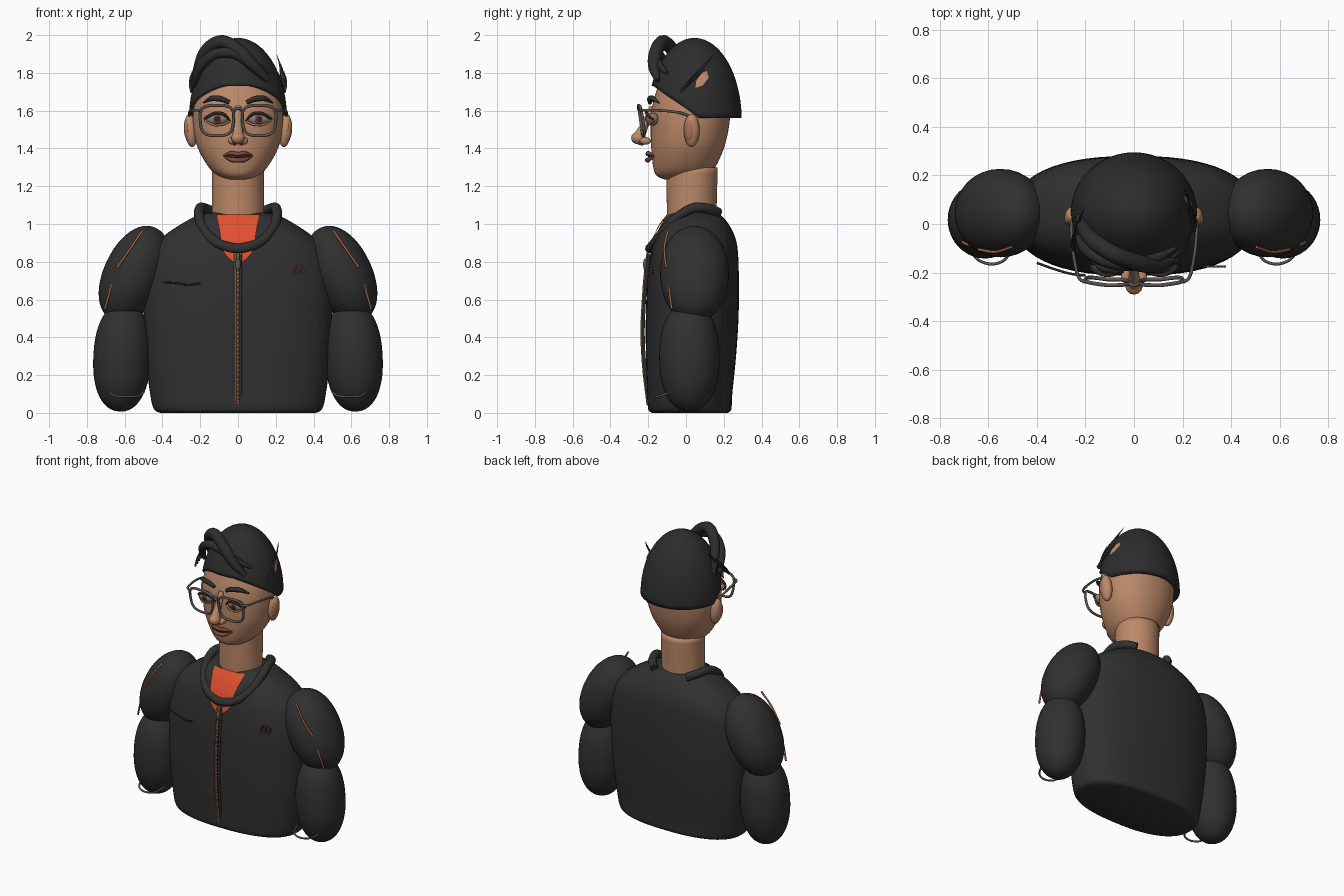
import bpy, math
from mathutils import Vector, Matrix

cube = bpy.data.objects.get("Cube")
if cube:
    bpy.data.objects.remove(cube, do_unlink=True)


def material(name, r, g, b):
    m = bpy.data.materials.new(name)
    m.use_nodes = True
    m.diffuse_color = (r, g, b, 1)
    m.node_tree.nodes["Principled BSDF"].inputs["Base Color"].default_value = (r, g, b, 1)
    return m


SKIN = material("skin", .5, .25, .14)
CLOTH = material("dark cloth", .03, .03, .03)
HAIR = material("black hair", .026, .026, .026)
ORANGE = material("orange shirt", .75, .08, .028)
METAL = material("grey metal", .1, .095, .08)
EYE = material("eye grey", .27, .21, .17)
IRIS = material("dark iris", .035, .02, .015)
LIP = material("lip red", .22, .065, .045)
COPPER = material("copper trim", .42, .14, .06)
EAR = material("ear pink", .42, .17, .1)


def link(name, mesh, mat, smooth=True):
    mesh.materials.clear()
    mesh.materials.append(mat)
    ob = bpy.data.objects.new(name, mesh)
    bpy.context.collection.objects.link(ob)
    for p in mesh.polygons:
        p.use_smooth = smooth
    return ob


def mesh_from(name, verts, faces, mat, smooth=True):
    me = bpy.data.meshes.new(name)
    me.from_pydata([tuple(v) for v in verts], [], faces)
    me.update()
    return link(name, me, mat, smooth)


def grid_faces(rows, n, closed=True):
    """Quads joining consecutive rows of n points."""
    last = n if closed else n - 1
    return [(r * n + i, r * n + (i + 1) % n, (r + 1) * n + (i + 1) % n, (r + 1) * n + i)
            for r in range(rows - 1) for i in range(last)]


def spow(v, e):
    return math.copysign(abs(v) ** e, v)


def smooth_path(points, steps=8):
    """Catmull-Rom interpolation of points of any dimension."""
    p = [points[0], *points, points[-1]]
    out = []
    for a, b, c, d in zip(p, p[1:], p[2:], p[3:]):
        for k in range(steps):
            t = k / steps
            out.append(tuple(.5 * (2 * q + (r - o) * t + (2 * o - 5 * q + 4 * r - s) * t * t
                                   + (3 * q - o - 3 * r + s) * t ** 3)
                             for o, q, r, s in zip(a, b, c, d)))
    return out + [tuple(points[-1])]


def loft(name, rings, mat, power=2.0, n=56):
    """Stack of superellipses, each ring = (z, half width, front y, back y)."""
    rings = smooth_path(rings, 4)
    verts = []
    for z, a, f, b in rings:
        for i in range(n):
            t = math.tau * i / n
            verts.append((a * spow(math.cos(t), 2 / power),
                          (f + b) / 2 + (b - f) / 2 * spow(math.sin(t), 2 / power), z))
    faces = grid_faces(len(rings), n)
    faces += [tuple(reversed(range(n))), tuple(range(len(verts) - n, len(verts)))]
    return mesh_from(name, verts, faces, mat)


def ellipsoid(name, loc, size, mat, tilt=0.0, power=2.0, n=40, m=24):
    """Superellipsoid tilted about the y axis."""
    rot = Matrix.Rotation(tilt, 3, 'Y')
    verts = []
    for j in range(m + 1):
        p = -math.pi / 2 + math.pi * j / m
        c, s = spow(max(math.cos(p), 1e-4), 2 / power), spow(math.sin(p), 2 / power)
        for i in range(n):
            t = math.tau * i / n
            v = Vector((size[0] * c * math.cos(t), size[1] * c * math.sin(t), size[2] * s))
            verts.append(rot @ v + Vector(loc))
    return mesh_from(name, verts, grid_faces(m + 1, n), mat)


def tube(name, points, radius, mat, taper=None, closed=False, steps=8):
    """Round tube through points, with optional radius factors."""
    taper = taper or [1] * len(points)
    pts = [(*p, t) for p, t in zip(points, taper)]
    path = pts if closed else smooth_path(pts, steps)
    cu = bpy.data.curves.new(name, 'CURVE')
    cu.dimensions = '3D'
    cu.bevel_depth, cu.bevel_resolution, cu.use_fill_caps = radius, 3, True
    sp = cu.splines.new('POLY')
    sp.points.add(len(path) - 1)
    for q, (x, y, z, r) in zip(sp.points, path):
        q.co, q.radius = (x, y, z, 1), max(r, .02)
    sp.use_cyclic_u = closed
    tmp = bpy.data.objects.new(name + "_path", cu)
    me = bpy.data.meshes.new_from_object(tmp)
    bpy.data.objects.remove(tmp)
    return link(name, me, mat)


def flip(points, s):
    return [(x * s, y, z) for x, y, z in points]


# Jacket body
TORSO = [(0, .41, -.18, .22), (.02, .445, -.2, .24), (.1, .465, -.205, .245), (.3, .49, -.212, .265),
         (.5, .5, -.213, .278), (.7, .5, -.205, .28), (.85, .465, -.185, .275), (.93, .4, -.163, .26),
         (1, .3, -.13, .225), (1.05, .2, -.09, .18), (1.065, .1, -.05, .12)]
loft("jacket_body", TORSO, CLOTH, 2.4)


def torso_front(x, z):
    """Front y of the jacket at x and z."""
    for (z0, a0, f0, b0), (z1, a1, f1, b1) in zip(TORSO, TORSO[1:]):
        if z0 <= z <= z1:
            t = (z - z0) / (z1 - z0)
            a, f, b = a0 + t * (a1 - a0), f0 + t * (f1 - f0), b0 + t * (b1 - b0)
            k = max(0, 1 - min(1, abs(x) / a) ** 2.4) ** (1 / 2.4)
            return (f + b) / 2 - (b - f) / 2 * k


# Shirt front showing in the open neck
verts = []
for z, w in smooth_path([(.785, .004), (.83, .06), (.88, .085), (.95, .095), (1.05, .115)], 5):
    verts += [(w * (i / 5 - 1), torso_front(w * (i / 5 - 1), z) - .012, z) for i in range(11)]
mesh_from("shirt_front", verts, grid_faces(len(verts) // 11, 11, False), ORANGE)

# Sleeves with trims and cuffs
for s, side in ((1, "left"), (-1, "right")):
    ellipsoid(side + "_upper_sleeve", (s * .55, .045, .735), (.16, .182, .27), CLOTH, -s * .44, 2.1)
    ellipsoid(side + "_lower_sleeve", (s * .613, .018, .295), (.153, .16, .288), CLOTH, -s * .05, 2.25)
    tube(side + "_shoulder_trim", flip([(.505, -.095, .965), (.57, -.115, .87), (.64, -.105, .77)], s), .006, COPPER)
    tube(side + "_elbow_trim", flip([(.665, -.09, .69), (.685, -.085, .62), (.705, -.075, .55)], s), .006, COPPER)
    tube(side + "_cuff_seam", flip([(.68, -.08, .11), (.65, -.14, .09), (.59, -.165, .085),
                                    (.53, -.145, .09), (.5, -.08, .11)], s), .006, METAL)
    # Collar drawstring ends
    tube(side + "_collar_trim", flip([(.15, -.155, .925), (.11, -.185, .895)], s), .008, COPPER)

# Collar roll, open at the back
half = [(.12, .17, 1.06), (.17, .12, 1.08), (.2, .04, 1.085), (.205, -.04, 1.04),
        (.18, -.11, .97), (.11, -.165, .9)]
tube("collar", half + [(0, -.19, .87)] + flip(half[::-1], -1), .027, CLOTH)

# Front zip: tapes, teeth and pull
zip_path = [(0, -.205, .84), (0, -.222, .7), (0, -.236, .45), (0, -.228, .25), (0, -.205, .05)]
for s in (1, -1):
    tube("zip_tape", [(s * .013, y + .01, z) for x, y, z in zip_path], .008, METAL if s < 0 else CLOTH)
tube("zip_cord", zip_path, .005, COPPER)
for x, y, z in smooth_path(zip_path, 9):
    ellipsoid("zip_tooth", (0, y, z), (.009, .006, .007), COPPER, n=8, m=4)
ellipsoid("zip_pull", (0, -.215, .785), (.014, .012, .034), METAL, n=16, m=10)

# Chest stitches and pocket seam
for i in range(3):
    for k in range(3):
        x, z = .298 + .03 * i + .005 * k, .74 + .018 * k
        tube("chest_stitch", [(x - .008, -.175, z - .004), (x + .008, -.175, z + .006)], .005, LIP, steps=2)
tube("pocket_seam", [(-.4, -.16, .692), (-.33, -.185, .688), (-.26, -.205, .678), (-.2, -.212, .688)], .005, HAIR)

# Neck and head
loft("neck", [(.98, .14, -.1, .16), (1.12, .138, -.102, .163), (1.3, .138, -.105, .168)], SKIN)
loft("head", [(1.235, .06, -.11, .06), (1.255, .105, -.155, .11), (1.3, .155, -.173, .155),
              (1.4, .212, -.184, .2), (1.5, .235, -.187, .225), (1.6, .238, -.183, .235),
              (1.7, .222, -.158, .23), (1.8, .18, -.115, .19), (1.88, .1, -.03, .12)], SKIN, 2.15)

# Hair cap with a raised front hairline
HC, HS = Vector((0, .045, 1.55)), Vector((.26, .25, .435))
n, rows, verts = 72, 22, []
for j in range(-1, rows + 1):
    for i in range(n):
        t = math.tau * i / n
        rim = .01 + .17 * min(1, max(0, (.1 - math.sin(t)) / 1.05)) ** .9
        start = math.asin(rim / HS.z)
        p = start + (math.pi / 2 - start) * max(j, 0) / rows
        c = max(math.cos(p), 1e-4) * (.86 if j < 0 else 1)
        verts.append((HC.x + HS.x * c * math.cos(t), HC.y + HS.y * c * math.sin(t), HC.z + HS.z * math.sin(p)))
mesh_from("hair_cap", verts, grid_faces(rows + 2, n), HAIR)

# Bare patch in the hair on the left side
patch = []
for y, z in ((.05, 1.72), (.055, 1.76), (.085, 1.8), (.11, 1.81), (.12, 1.775), (.09, 1.735)):
    k = 1 - ((y - HC.y) / HS.y) ** 2 - ((z - HC.z) / HS.z) ** 2
    patch.append((HS.x * math.sqrt(k) + .007, y, z))
mesh_from("hair_patch", patch, [tuple(range(len(patch)))[::-1]], SKIN, False)

# Swept front locks and loose wisps
tube("front_lock", [(-.225, .03, 1.74), (-.205, -.02, 1.84), (-.165, -.07, 1.92), (-.09, -.12, 1.965),
                    (0, -.155, 1.92), (.08, -.17, 1.84), (.16, -.15, 1.76)], .036, HAIR,
     [.5, .8, .95, 1, 1, .9, .4])
tube("side_lock", [(-.235, -.03, 1.73), (-.2, -.1, 1.83), (-.12, -.15, 1.9), (-.02, -.165, 1.9),
                   (.07, -.15, 1.85), (.17, -.1, 1.8)], .028, HAIR, [.4, .9, 1, 1, .9, .3])
for s, dy in ((1, 0), (-1, -.08)):
    for i in range(7):
        base = (s * (.247 - .003 * i), -.03 + .015 * i + dy, 1.7 + .014 * i)
        tip = (s * (.252 - .008 * i), .04 + .018 * i + dy, 1.79 + .018 * i)
        mid = (Vector(base) + Vector(tip)) / 2 + Vector((s * .006, 0, 0))
        tube("hair_wisp", [base, tuple(mid), tip], .007, HAIR, [1, .7, .1], steps=4)

# Ears, eyes, lids and brows
for s, side in ((1, "left"), (-1, "right")):
    ellipsoid(side + "_ear", (s * .25, .03, 1.495), (.034, .042, .088), SKIN, s * .1)
    ellipsoid(side + "_inner_ear", (s * .268, .022, 1.495), (.018, .03, .06), EAR, s * .1)
    ellipsoid(side + "_eye", (s * .11, -.175, 1.555), (.058, .034, .034), EYE)
    ellipsoid(side + "_iris", (s * .11, -.2, 1.555), (.025, .012, .025), LIP, n=24, m=12)
    ellipsoid(side + "_pupil", (s * .11, -.208, 1.555), (.014, .008, .014), IRIS, n=20, m=10)
    tube(side + "_upper_lid", flip([(.04, -.185, 1.545), (.075, -.204, 1.58), (.12, -.21, 1.588),
                                    (.165, -.19, 1.565), (.18, -.17, 1.555)], s), .008, IRIS, [.4, 1, 1, 1, .3])
    tube(side + "_lower_lid", flip([(.045, -.185, 1.543), (.08, -.2, 1.527), (.13, -.2, 1.524),
                                    (.175, -.172, 1.55)], s), .006, EAR)
    tube(side + "_brow", flip([(.045, -.19, 1.643), (.09, -.19, 1.662), (.14, -.175, 1.664),
                               (.185, -.14, 1.64)], s), .016, HAIR, [.7, 1, .9, .2])

    # Glasses: rounded lens rim and temple arm
    rim = []
    for i in range(40):
        t = math.tau * i / 40
        c, q = spow(math.cos(t), .6), spow(math.sin(t), .6)
        rim.append((s * (.112 + c * (.088 + .006 * q)), -.24 - .012 * q + .012 * max(0, c), 1.548 + .08 * q))
    tube(side + "_lens_rim", rim, .008, METAL, closed=True)
    tube(side + "_temple_arm", flip([(.2, -.24, 1.6), (.23, -.215, 1.602), (.25, -.12, 1.6),
                                     (.258, -.03, 1.588), (.255, .03, 1.565)], s), .007, METAL)
    ellipsoid(side + "_nostril_wing", (s * .033, -.215, 1.44), (.02, .03, .02), SKIN, n=20, m=12)
    ellipsoid(side + "_nostril", (s * .018, -.235, 1.422), (.01, .014, .006), LIP, n=12, m=8)
tube("glasses_bridge", [(-.022, -.245, 1.6), (0, -.252, 1.612), (.022, -.245, 1.6)], .008, METAL)

# Nose
tube("nose_bridge", [(0, -.175, 1.62), (0, -.197, 1.57), (0, -.225, 1.51), (0, -.25, 1.46)], .03, SKIN,
     [.6, .65, .8, 1.1])
ellipsoid("nose_tip", (0, -.252, 1.455), (.036, .038, .033), SKIN)

# Mouth
tube("upper_lip", [(-.078, -.17, 1.362), (-.035, -.198, 1.375), (0, -.203, 1.37), (.035, -.198, 1.375),
                   (.078, -.17, 1.362)], .011, LIP, [.3, 1, 1, 1, .3])
tube("lower_lip", [(-.075, -.17, 1.358), (-.035, -.198, 1.341), (0, -.204, 1.338), (.035, -.198, 1.341),
                   (.075, -.17, 1.358)], .012, LIP, [.3, 1, 1.1, 1, .3])
ellipsoid("mouth_gap", (0, -.185, 1.357), (.065, .016, .012), IRIS, n=24, m=10)
